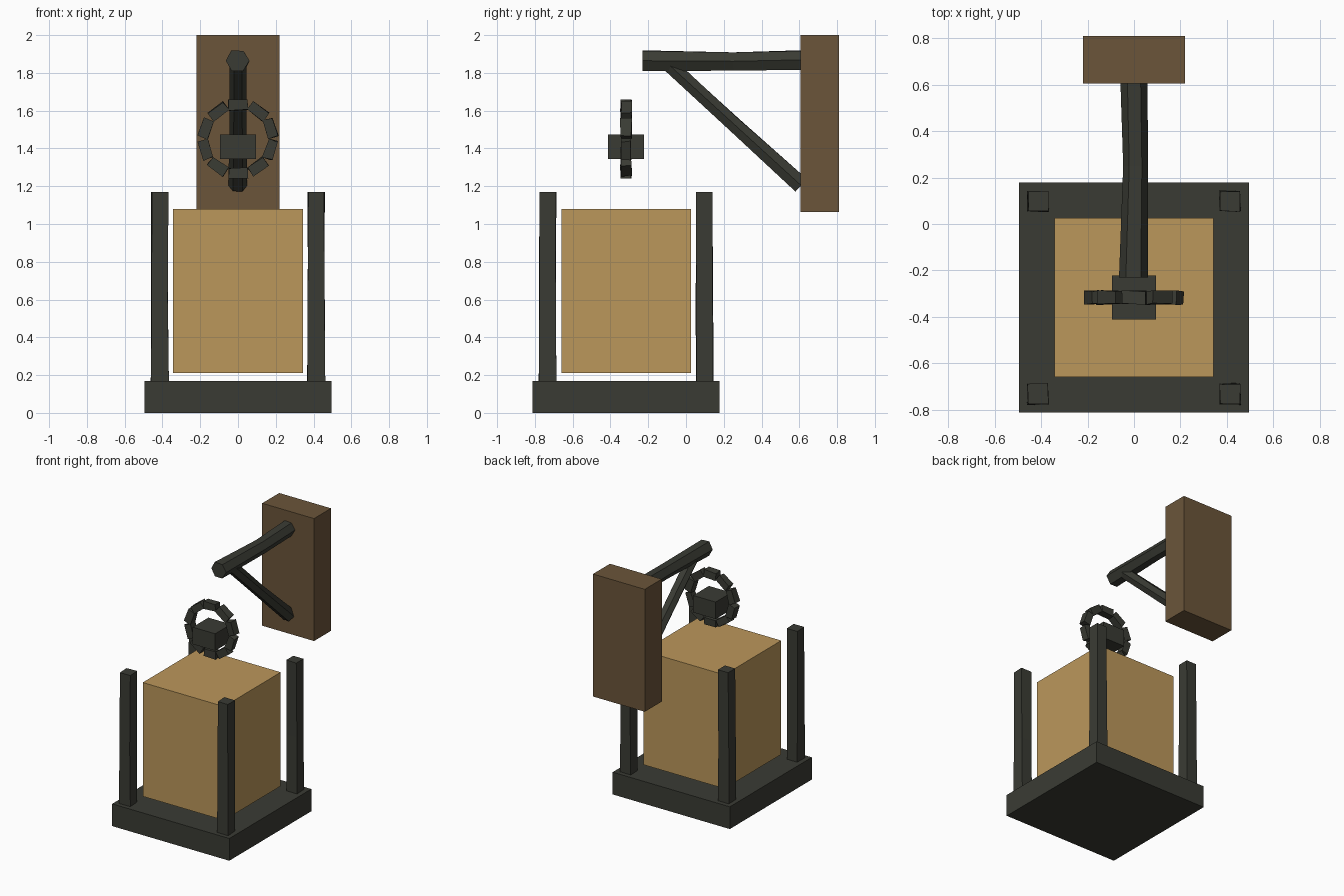
import bpy, math, random
from mathutils import Vector, Matrix

random.seed(4)
if "Cube" in bpy.data.objects:
    bpy.data.objects.remove(bpy.data.objects["Cube"])


def material(name, rgb):
    m = bpy.data.materials.new(name)
    m.use_nodes = True
    m.diffuse_color = (*rgb, 1)
    m.node_tree.nodes["Principled BSDF"].inputs["Base Color"].default_value = (*rgb, 1)
    return m


iron = material("dark iron", (0.042, 0.044, 0.034))
wood = material("brown wood", (0.147, 0.091, 0.042))
glow = material("amber pane", (0.5, 0.31, 0.105))
CY = -0.317  # lantern axis in y


def make(name, verts, faces, mat):
    me = bpy.data.meshes.new(name)
    me.from_pydata(verts, [], faces)
    me.materials.append(mat)
    ob = bpy.data.objects.new(name, me)
    bpy.context.collection.objects.link(ob)
    return ob


def box(name, centre, size, mat, angle=0, jitter=0):
    """Box turned about y, with optional hand-hewn corners."""
    turn = Matrix.Rotation(angle, 3, 'Y')
    verts = []
    for x in (-.5, .5):
        for y in (-.5, .5):
            for z in (-.5, .5):
                p = Vector((x * size[0], y * size[1], z * size[2]))
                p += Vector([random.uniform(-jitter, jitter) for _ in range(3)])
                verts.append(Vector(centre) + turn @ p)
    faces = [(0, 1, 3, 2), (4, 6, 7, 5), (0, 4, 5, 1),
             (2, 3, 7, 6), (0, 2, 6, 4), (1, 5, 7, 3)]
    return make(name, verts, faces, mat)


def beam(name, path, sides, radii, phase=0, jitter=0):
    """Faceted rod swept along a few points."""
    path = [Vector(p) for p in path]
    axis = (path[-1] - path[0]).normalized()
    side = Vector((1, 0, 0))
    up = axis.cross(side).normalized()
    verts = []
    for p, r in zip(path, radii):
        for i in range(sides):
            a = phase + i * math.tau / sides
            verts.append(p + side * (r * math.cos(a) + random.uniform(-jitter, jitter))
                         + up * (r * math.sin(a) + random.uniform(-jitter, jitter)))
    faces = []
    for k in range(len(path) - 1):
        for i in range(sides):
            j = (i + 1) % sides
            faces.append((k * sides + i, k * sides + j,
                          (k + 1) * sides + j, (k + 1) * sides + i))
    last = (len(path) - 1) * sides
    faces += [tuple(reversed(range(sides))), tuple(range(last, last + sides))]
    return make(name, verts, faces, iron)


# Lantern body
box("lantern_base", (0, CY, 0.085), (0.99, 0.99, 0.17), iron)
box("glowing_box", (0, CY, 0.645), (0.686, 0.686, 0.87), glow)

# Corner posts
for sx, lr in ((1, "left"), (-1, "right")):
    for sy, fb in ((-1, "front"), (1, "back")):
        x, y = sx * 0.414, CY + sy * 0.415
        beam(f"{fb}_{lr}_post", [(x, y, 0.16), (x, y, 0.6), (x, y, 1.17)],
             4, (0.064, 0.063, 0.061), math.pi / 4, 0.003)

# Hanging ring and the block at its centre
box("ring_block", (0, CY, 1.41), (0.19, 0.19, 0.13), iron)
for i in range(10):
    a = math.radians(90 + 36 * i)
    box(f"ring_link_{i + 1}",
        (0.18 * math.cos(a), CY, 1.45 + 0.18 * math.sin(a)),
        (0.054, 0.056, 0.102), iron, -a, 0.004)

# Wall bracket
box("wall_plank", (0, 0.708, 1.532), (0.438, 0.205, 0.936), wood)
beam("bracket_arm", [(-0.003, -0.23, 1.864), (0.006, 0.25, 1.86), (0, 0.62, 1.868)],
     6, (0.062, 0.054, 0.058), 0, 0.002)
beam("bracket_brace", [(0, -0.09, 1.845), (0, 0.25, 1.532), (0, 0.61, 1.205)],
     6, (0.044, 0.044, 0.05), 0, 0.002)
